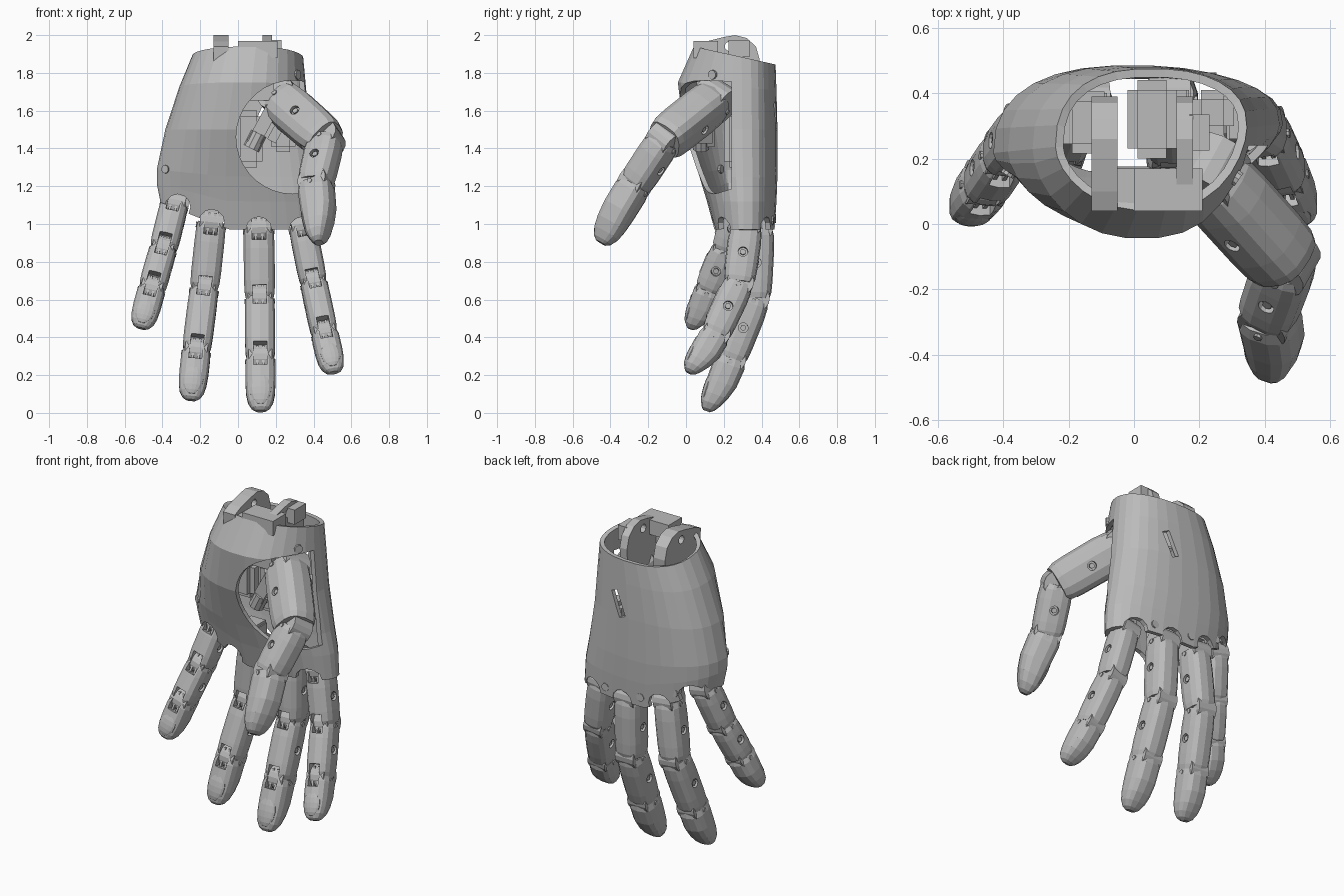
import bpy, bmesh, math
from mathutils import Matrix, Vector

cube = bpy.data.objects.get("Cube")
if cube:
    bpy.data.objects.remove(cube, do_unlink=True)

grey = bpy.data.materials.new("light grey plastic")
grey.use_nodes = True
grey.diffuse_color = (0.5, 0.5, 0.5, 1)
grey.node_tree.nodes["Principled BSDF"].inputs["Base Color"].default_value = (0.5, 0.5, 0.5, 1)


def make(name, bm, matrix=Matrix()):
    bmesh.ops.recalc_face_normals(bm, faces=bm.faces[:])
    mesh = bpy.data.meshes.new(name)
    bm.to_mesh(mesh)
    bm.free()
    mesh.materials.append(grey)
    obj = bpy.data.objects.new(name, mesh)
    bpy.context.collection.objects.link(obj)
    obj.matrix_world = matrix
    return obj


def bake(obj):
    dg = bpy.context.evaluated_depsgraph_get()
    mesh = bpy.data.meshes.new_from_object(obj.evaluated_get(dg))
    obj.modifiers.clear()
    obj.data = mesh


def cut(obj, bm):
    cutter = make("cutter", bm, obj.matrix_world.copy())
    cutter.hide_render = True
    mod = obj.modifiers.new("cut", 'BOOLEAN')
    mod.operation, mod.solver, mod.object = 'DIFFERENCE', 'EXACT', cutter
    bake(obj)
    bpy.data.objects.remove(cutter, do_unlink=True)


def box(bm, center, size, rot=Matrix()):
    m = Matrix.Translation(center) @ rot @ Matrix.Diagonal((*size, 1))
    bmesh.ops.create_cube(bm, size=1, matrix=m)


def cyl(bm, center, axis, r, depth, seg=14):
    rot = Vector(axis).to_track_quat('Z', 'Y').to_matrix().to_4x4()
    m = Matrix.Translation(center) @ rot
    bmesh.ops.create_cone(bm, cap_ends=True, segments=seg, radius1=r, radius2=r, depth=depth, matrix=m)


def loft(bm, rings, caps=True):
    loops = [[bm.verts.new(p) for p in ring] for ring in rings]
    n = len(loops[0])
    for a, b in zip(loops, loops[1:]):
        for i in range(n):
            bm.faces.new((a[i], a[(i + 1) % n], b[(i + 1) % n], b[i]))
    if caps:
        bm.faces.new(loops[0])
        bm.faces.new(loops[-1])


def power(v, p):
    return math.copysign(abs(v) ** p, v)


# Palm shell: z, left x, right x, front y, back y, rim tilt, slant on the little finger side
SECTIONS = [
    (1.94, -0.24, 0.345, 0.04, 0.475, 0.22, 0),
    (1.75, -0.31, 0.36, -0.045, 0.48, 0.08, 0),
    (1.5, -0.385, 0.38, -0.015, 0.485, 0, 0),
    (1.25, -0.43, 0.42, 0.07, 0.485, 0, 0.1),
    (1.12, -0.43, 0.445, 0.11, 0.48, 0, 0.25),
    (0.97, -0.41, 0.455, 0.15, 0.47, 0, 0.4),
]


def palm_ring(z, xl, xr, yf, yb, tilt, slant, n=30):
    pts = []
    for i in range(n):
        a = math.tau * i / n
        x = (xl + xr) / 2 + (xr - xl) / 2 * power(math.cos(a), 0.85)
        s = math.sin(a)
        mid = 0.26 + 0.1 * x
        y = mid + (yb - mid) * s ** 0.82 if s > 0 else mid - (mid - yf) * abs(s) ** 1.18
        pts.append((x, y, z - tilt * (y - yf) + slant * max(0, -x - 0.05)))
    return pts


bm = bmesh.new()
loft(bm, [palm_ring(*s) for s in SECTIONS], caps=False)
palm = make("palm_shell", bm)
solid = palm.modifiers.new("wall", 'SOLIDIFY')
solid.thickness, solid.offset = 0.026, -1
bake(palm)

# Thumb opening, slot in the back, knuckle notches along the lower rim
KNUCKLES = [(-0.32, 0.29, 1.09), (-0.14, 0.35, 1.01), (0.11, 0.36, 0.97), (0.34, 0.31, 0.97)]
bm = bmesh.new()
cyl(bm, (0.29, -0.09, 1.46), (0, 1, 0), 0.3, 0.66, 36)
box(bm, (0.13, 0.48, 1.57), (0.045, 0.12, 0.16), Matrix.Rotation(0.4, 4, 'Y'))
for x, y, z in KNUCKLES:
    cyl(bm, (x, 0.27, z), (0, 1, 0), 0.068, 0.6, 12)
cut(palm, bm)

# Screws between the knuckles and at the cuff
bm = bmesh.new()
for x, y, z in ((-0.23, 0.43, 1.1), (-0.02, 0.46, 1.03), (0.23, 0.445, 1.02)):
    cyl(bm, (x, y, z), (0, 1, 0), 0.024, 0.035, 10)
cyl(bm, (-0.375, 0.17, 1.29), (0.6, 1, 0), 0.022, 0.05, 10)
cyl(bm, (0.3, 0.15, 1.79), (1, -0.7, 0), 0.025, 0.05, 10)
make("shell_screws", bm)

# Wrist hinge: two lugs with pin holes joined by a bar
LUG = [(0.06, 1.68), (0.04, 1.94), (0.1, 1.965), (0.2, 1.99), (0.26, 2.0),
       (0.32, 1.985), (0.37, 1.94), (0.39, 1.87), (0.38, 1.68)]
for side, x, wide in (("right", -0.13, 0.08), ("left", 0.13, 0.05)):
    bm = bmesh.new()
    loft(bm, [[(x + dx, y, z) for y, z in LUG] for dx in (0, wide)])
    lug = make("wrist_lug_" + side, bm)
    bm = bmesh.new()
    cyl(bm, (x + 0.04, 0.23, 1.94), (1, 0, 0), 0.025, 0.3, 12)
    cut(lug, bm)
bm = bmesh.new()
box(bm, (0.105, 0.105, 1.925), (0.21, 0.13, 0.09))
box(bm, (-0.04, 0.11, 1.9), (0.12, 0.12, 0.06))
box(bm, (0.2, 0.28, 1.93), (0.06, 0.11, 0.09))
box(bm, (0.04, 0.08, 1.78), (0.3, 0.05, 0.25))
make("wrist_bar", bm)

# Motors inside the palm
for name, x, y, size in (("middle", 0.055, 0.32, (0.15, 0.24, 0.3)), ("right", -0.14, 0.31, (0.16, 0.19, 0.22)),
                         ("left", 0.24, 0.34, (0.13, 0.14, 0.14))):
    bm = bmesh.new()
    box(bm, (x, y, 1.45), size)
    bmesh.ops.bevel(bm, geom=bm.edges[:], offset=0.03, segments=2, affect='EDGES')
    make("motor_block_" + name, bm)

# Linkage behind the thumb
bm = bmesh.new()
tilt = Matrix.Rotation(0.5, 4, 'Y')
box(bm, (0.13, 0.1, 1.52), (0.07, 0.1, 0.22), tilt)
cyl(bm, (0.09, 0.08, 1.44), (0.5, 0, 1), 0.045, 0.09, 10)
box(bm, (0.21, 0.1, 1.5), (0.05, 0.08, 0.14), tilt)
make("thumb_linkage", bm)

# Clevis brackets that carry the fingers
bm = bmesh.new()
for x, y, z in KNUCKLES:
    for dx in (-0.048, 0.048):
        box(bm, (x + dx, y, z + 0.06), (0.02, 0.1, 0.12))
    box(bm, (x, y, z + 0.11), (0.1, 0.1, 0.05))
make("knuckle_brackets", bm)


def finger_ring(z, w, d, shift, n=14):
    ring = []
    for i in range(n):
        a = math.tau * (i + 0.5) / n
        ring.append((w / 2 * power(math.cos(a), 0.7), shift + d / 2 * power(math.sin(a), 0.75), z))
    return ring


# Stations along a segment: position, width scale, depth scale, shift toward the palm side
BONE = [(0, 0.88, 0.86, 0), (0.1, 0.98, 0.98, 0), (0.3, 1, 1.03, 0),
        (0.75, 1, 1.01, 0), (0.92, 0.97, 0.97, 0), (1, 0.9, 0.86, 0)]
TIP = [(0, 0.9, 0.88, 0), (0.12, 1, 1, 0), (0.45, 1, 0.95, 0.02), (0.68, 0.95, 0.8, 0.07),
       (0.84, 0.83, 0.62, 0.12), (0.95, 0.6, 0.42, 0.15), (1, 0.34, 0.22, 0.16)]


def segment(name, p0, p1, w, d, lateral, tip):
    p0, p1 = Vector(p0), Vector(p1)
    axis = (p1 - p0).normalized()
    lat = (Vector(lateral) - axis * axis.dot(Vector(lateral))).normalized()
    m = Matrix((lat, axis.cross(lat), axis)).transposed().to_4x4()
    m.translation = p0
    length = (p1 - p0).length
    bm = bmesh.new()
    loft(bm, [finger_ring(t * length, w * sw, d * sd, f * d) for t, sw, sd, f in (TIP if tip else BONE)])
    body = make(name, bm, m)

    # Palm-side slots at the joints and bolt holes at mid length
    bm = bmesh.new()
    for z in [0] if tip else [0, length]:
        box(bm, (0, 0.45 * d, z), (0.44 * w, 0.6 * d, 0.13))
    if not tip:
        for sx in (-1, 1):
            cyl(bm, (sx * w / 2, 0, length / 2), (1, 0, 0), 0.026, 0.05, 12)
    cut(body, bm)

    # Joint barrel, pin, bolts, tendon links
    bm = bmesh.new()
    cyl(bm, (0, -0.03 * d, 0), (1, 0, 0), 0.43 * d, 0.76 * w, 16)
    cyl(bm, (0, 0, 0.02), (1, 0, 0), 0.014, w, 8)
    for sx in (-1, 1):
        box(bm, (sx * 0.1 * w, 0.3 * d, 0.01), (0.08 * w, 0.1 * d, 0.12))
        if not tip:
            cyl(bm, (sx * (w / 2 - 0.018), 0, length / 2), (1, 0, 0), 0.016, 0.02, 6)
    make(name + "_joint", bm, m)

    # Grip pad on the fingertip
    if tip:
        bm = bmesh.new()
        pad = Matrix.Translation((0, 0.39 * d, 0.62 * length)) @ Matrix.Rotation(0.05, 4, 'X')
        pad = pad @ Matrix.Diagonal((0.36 * w, 0.12 * d, 0.3 * length, 1))
        bmesh.ops.create_uvsphere(bm, u_segments=14, v_segments=8, radius=1, matrix=pad)
        make(name + "_pad", bm, m)


X = (1, 0, 0)
FINGERS = {
    "little_finger": (0.148, 0.158, X, [(-0.335, 0.29, 1.11), (-0.395, 0.21, 0.87), (-0.455, 0.12, 0.66), (-0.515, 0.05, 0.44)]),
    "ring_finger": (0.157, 0.168, X, [(-0.14, 0.36, 1.01), (-0.178, 0.36, 0.66), (-0.22, 0.245, 0.33), (-0.25, 0.165, 0.06)]),
    "middle_finger": (0.162, 0.172, X, [(0.11, 0.38, 0.98), (0.115, 0.365, 0.61), (0.118, 0.24, 0.29), (0.12, 0.135, 0.0)]),
    "index_finger": (0.147, 0.168, X, [(0.34, 0.32, 0.99), (0.4, 0.28, 0.69), (0.458, 0.155, 0.42), (0.508, 0.04, 0.2)]),
    "thumb": (0.175, 0.188, (-0.42, -0.77, 0.49),
              [(0.225, 0.15, 1.655), (0.465, -0.115, 1.445), (0.41, -0.27, 1.21), (0.455, -0.46, 0.91)]),
}
for name, (w, d, lateral, pts) in FINGERS.items():
    for i, part in enumerate(("base", "mid", "tip")):
        grow = (1.28 if name == "thumb" else 1.03) if i == 0 else 1
        segment(f"{name}_{part}", pts[i], pts[i + 1], w * grow, d * grow, lateral, part == "tip")
